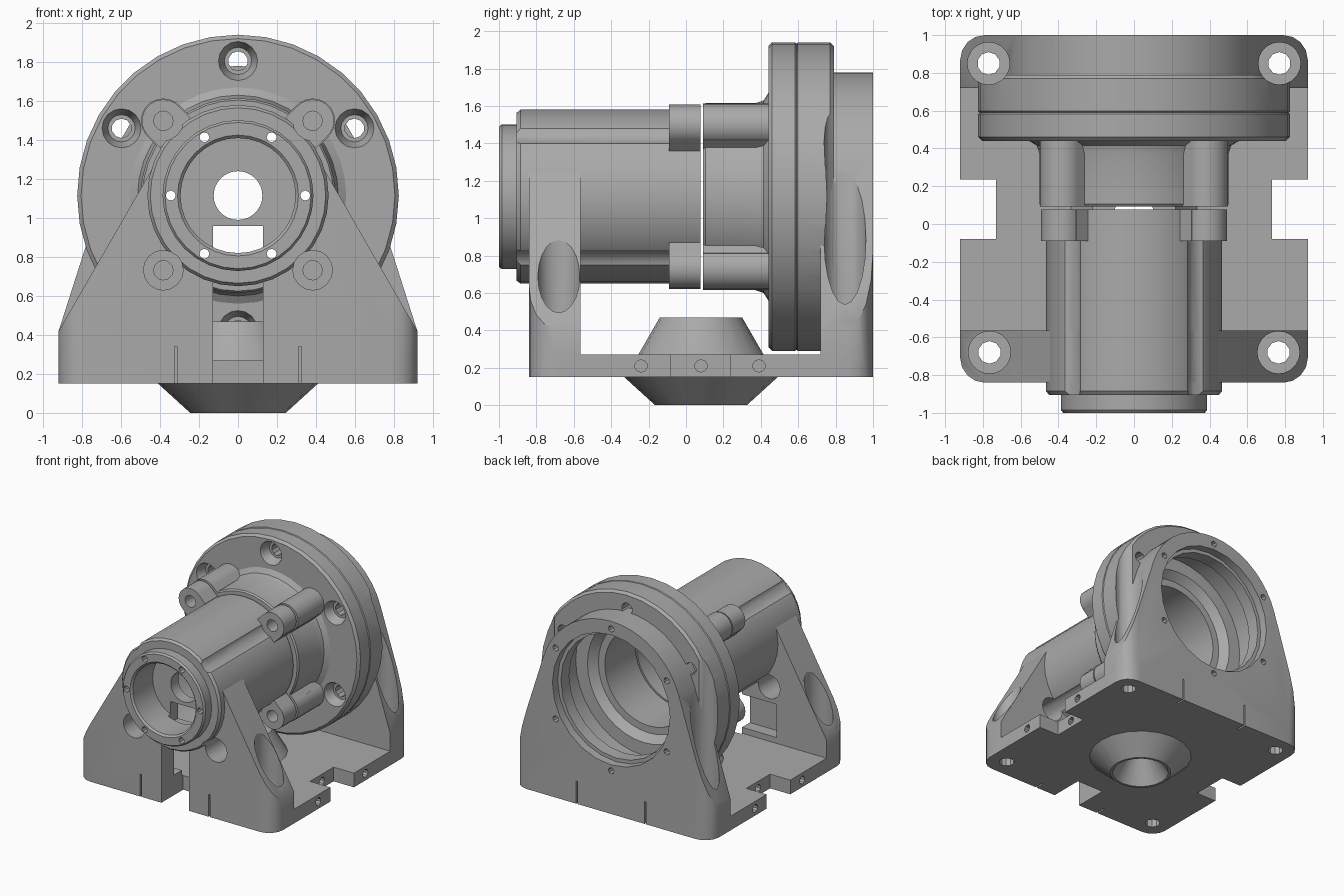
import bpy, bmesh, math
from mathutils import Matrix, Vector

if "Cube" in bpy.data.objects:
    bpy.data.objects.remove(bpy.data.objects["Cube"])

AXIS_Z = 1.115
LUG = 0.383          # lug offset from the bore axis, in x and in z
SIDES = (-1, 1)

metal = bpy.data.materials.new("cast_grey")
metal.use_nodes = True
GREY = (0.4, 0.4, 0.4, 1)
metal.diffuse_color = GREY
metal.node_tree.nodes["Principled BSDF"].inputs["Base Color"].default_value = GREY


def finish(bm, name):
    bmesh.ops.recalc_face_normals(bm, faces=bm.faces)
    mesh = bpy.data.meshes.new(name)
    bm.to_mesh(mesh)
    bm.free()
    mesh.materials.append(metal)
    obj = bpy.data.objects.new(name, mesh)
    bpy.context.collection.objects.link(obj)
    return obj


def box(x, y, z, name="cutter"):
    bm = bmesh.new()
    size = Matrix.Diagonal((x[1] - x[0], y[1] - y[0], z[1] - z[0], 1))
    mid = Vector((x[0] + x[1], y[0] + y[1], z[0] + z[1])) / 2
    bmesh.ops.create_cube(bm, size=1, matrix=Matrix.Translation(mid) @ size)
    return finish(bm, name)


def rod(start, end, r, r_end=None, segs=16, name="cutter"):
    """Cylinder or cone between two points."""
    a, b = Vector(start), Vector(end)
    turn = (b - a).to_track_quat('Z', 'Y').to_matrix().to_4x4()
    bm = bmesh.new()
    bmesh.ops.create_cone(bm, cap_ends=True, segments=segs, radius1=r,
                          radius2=r if r_end is None else r_end, depth=(b - a).length,
                          matrix=Matrix.Translation((a + b) / 2) @ turn)
    return finish(bm, name)


def along_y(x, z, y0, y1, r, r_end=None, segs=16, name="cutter"):
    return rod((x, y0, z), (x, y1, z), r, r_end, segs, name)


def revolve(profile, name, segs, place):
    """Closed ring of (radius, height) points turned about an axis."""
    bm = bmesh.new()
    rings = [[bm.verts.new(place(r, h, math.tau * i / segs)) for r, h in profile]
             for i in range(segs)]
    n = len(profile)
    for i in range(segs):
        a, b = rings[i], rings[(i + 1) % segs]
        for j in range(n):
            bm.faces.new((a[j], a[(j + 1) % n], b[(j + 1) % n], b[j]))
    return finish(bm, name)


def about_bore(r, h, t):
    return (r * math.cos(t), h, AXIS_Z + r * math.sin(t))


def prism(outline, direction, name):
    bm = bmesh.new()
    face = bm.faces.new([bm.verts.new(p) for p in outline])
    out = bmesh.ops.extrude_face_region(bm, geom=[face])
    moved = [v for v in out["geom"] if isinstance(v, bmesh.types.BMVert)]
    bmesh.ops.translate(bm, verts=moved, vec=direction)
    return finish(bm, name)


def combine(obj, parts, operation='DIFFERENCE'):
    """Apply each boolean to obj and remove the helper shapes."""
    for part in parts:
        part.hide_render = True
        mod = obj.modifiers.new("bool", 'BOOLEAN')
        mod.object, mod.operation, mod.solver = part, operation, 'EXACT'
    graph = bpy.context.evaluated_depsgraph_get()
    mesh = bpy.data.meshes.new_from_object(obj.evaluated_get(graph))
    obj.modifiers.clear()
    obj.data = mesh
    for part in parts:
        bpy.data.objects.remove(part)


def polar(radius, count, start):
    for i in range(count):
        t = math.radians(start) + math.tau * i / count
        yield radius * math.cos(t), AXIS_Z + radius * math.sin(t)


def upright(radius, y0, y1, name):
    """Tapered upright: vertical feet, then straight sides tangent to a round top."""
    px, pz = 0.92, 0.42
    dz = pz - AXIS_Z
    t0 = math.atan2(dz, px) + math.acos(radius / math.hypot(px, dz))
    steps = 18
    arc = [t0 + (math.pi - 2 * t0) * i / steps for i in range(steps + 1)]
    pts = [(-px, pz), (-px, 0.15), (px, 0.15), (px, pz)]
    pts += [(radius * math.cos(t), AXIS_Z + radius * math.sin(t)) for t in arc]
    return prism([(x, y0, z) for x, z in pts], (0, y1 - y0, 0), name)


def rounded_plan(name):
    pts = []
    for q, (sx, y) in enumerate(((1, 1.0), (-1, 1.0), (-1, -0.84), (1, -0.84))):
        cy = y - 0.13 if y > 0 else y + 0.13
        for k in range(5):
            t = math.pi / 2 * (q + k / 4)
            pts.append((sx * 0.79 + 0.13 * math.cos(t), cy + 0.13 * math.sin(t), 0.1))
    return prism(pts, (0, 0, 2), name)


def mounting_bores():
    """Vertical counterbores that scallop the uprights."""
    spots = [(s * x, y) for s in SIDES for x, y in ((0.77, 0.85), (0.765, -0.68))]
    return [rod((x, y, 0.42), (x, y, 1.6), 0.112, segs=20) for x, y in spots], spots


LUGS = [(sx * LUG, AXIS_Z + sz * LUG) for sx in SIDES for sz in SIDES]

# Base plate with front and rear uprights
base = box((-0.92, 0.92), (-0.84, 1), (0.15, 0.27), "base_and_uprights")
combine(base, [upright(0.45, -0.84, -0.565, "front_upright"),
               upright(0.665, 0.72, 1.0, "rear_upright")], 'UNION')
combine(base, [rounded_plan("plan")], 'INTERSECT')

cuts, spots = mounting_bores()
cuts += [rod((x, y, 0.1), (x, y, 0.5), 0.06, segs=10) for x, y in spots]
cuts += [along_y(0, AXIS_Z, -0.9, -0.5, 0.435, segs=32),
         along_y(0, AXIS_Z, 0.6, 0.82, 0.64, segs=32),
         along_y(0, AXIS_Z, 0.8, 0.95, 0.52, segs=24),
         along_y(0, AXIS_Z, 0.93, 1.05, 0.55, segs=24),
         box((-0.128, 0.128), (-0.9, -0.55), (0.1, 0.8)),        # front slot
         box((-0.45, 0.45), (-0.67, -0.5), (0.32, 0.6)),         # rear pocket
         rod((0, 0.08, 0.1), (0, 0.08, 0.3), 0.3, segs=20)]      # seat for the funnel
for s in SIDES:
    cuts.append(box(sorted((s * 0.73, s)), (-0.08, 0.235), (0.1, 0.3)))
    cuts += [rod((s * 0.62, y, 0.21), (s, y, 0.21), 0.033, segs=10) for y in (-0.24, 0.08, 0.39)]
    cuts += [box((s * 0.32 - 0.007, s * 0.32 + 0.007), y, (0.1, 0.34))
             for y in ((-0.9, -0.76), (0.92, 1.1))]
cuts += [along_y(x, z, -0.9, -0.5, 0.102) for x, z in LUGS]
cuts += [along_y(x, z, 0.85, 1.05, 0.026, segs=8) for x, z in polar(0.6, 6, 30)]
combine(base, cuts)

# Hollow double cone in the floor
funnel = revolve([(0.245, 0), (0.41, 0.15), (0.41, 0.2), (0.335, 0.27), (0.22, 0.47),
                  (0.1, 0.47), (0.1, 0.2), (0.225, 0)], "floor_funnel", 20,
                 lambda r, h, t: (r * math.cos(t), 0.08 + r * math.sin(t), h))

# Front barrel with nose ring, inner web and bolt grooves
barrel = revolve([(0.31, -1), (0.375, -1), (0.387, -0.985), (0.387, -0.905), (0.45, -0.905),
                  (0.465, -0.885), (0.465, 0.077), (0.41, 0.077), (0.41, -0.62),
                  (0.125, -0.62), (0.125, -0.72), (0.295, -0.72), (0.295, -0.985)],
                 "front_barrel", 32, about_bore)
cuts = [along_y(x, z, -1.1, -0.09, 0.102) for x, z in LUGS]
cuts += [along_y(x, z, -1.1, -0.5, 0.026, segs=8) for x, z in polar(0.345, 6, 0)]
cuts.append(box((-0.128, 0.128), (-0.75, -0.55), (0.78, 0.96)))
combine(barrel, cuts)


def lugs(name, r, y0, y1, bore):
    """Four bolt lugs with webs running in to the barrel wall."""
    made = []
    for i, (x, z) in enumerate(LUGS):
        lug = along_y(x, z, y0, y1, r, segs=20, name=f"{name}_{i + 1}")
        out = Vector((x, 0, z - AXIS_Z)).normalized()
        side = Vector((out.z, 0, -out.x)) * r
        foot = Vector((0, y0, AXIS_Z)) + out * 0.455
        tip = Vector((x, y0, z))
        web = prism([foot - side, foot + side, tip + side, tip - side],
                    (0, y1 - y0, 0), "web")
        combine(lug, [web], 'UNION')
        if bore:
            combine(lug, [along_y(x, z, y0 - 0.1, y1 + 0.1, 0.05, segs=12)])
        made.append(lug)
    return made


barrel_lugs = lugs("barrel_lug", 0.11, -0.09, 0.077, True)
flange_lugs = lugs("flange_lug", 0.115, 0.092, 0.46, False)

# Rear barrel, flange and drum, separated from the front barrel by a thin gap
flange = revolve([(0.49, 0.092), (0.5, 0.105), (0.5, 0.37), (0.515, 0.415), (0.555, 0.44),
                  (0.805, 0.44), (0.825, 0.46), (0.825, 0.583), (0.818, 0.59), (0.825, 0.597),
                  (0.825, 0.77), (0.805, 0.79), (0.64, 0.79), (0.64, 0.56), (0.53, 0.56),
                  (0.47, 0.5), (0.41, 0.5), (0.41, 0.092)], "flange_drum", 36, about_bore)
cuts, _ = mounting_bores()
for x, z in polar(0.69, 6, 30):
    cuts += [along_y(x, z, 0.43, 0.52, 0.104, 0.07), along_y(x, z, 0.4, 0.85, 0.05, segs=10)]
combine(flange, cuts)

# Smooth the round walls and keep the machined edges sharp
bpy.ops.object.select_all(action='DESELECT')
for part in [base, funnel, barrel, flange] + barrel_lugs + flange_lugs:
    part.select_set(True)
bpy.context.view_layer.objects.active = base
bpy.ops.object.shade_smooth_by_angle(angle=math.radians(30))
